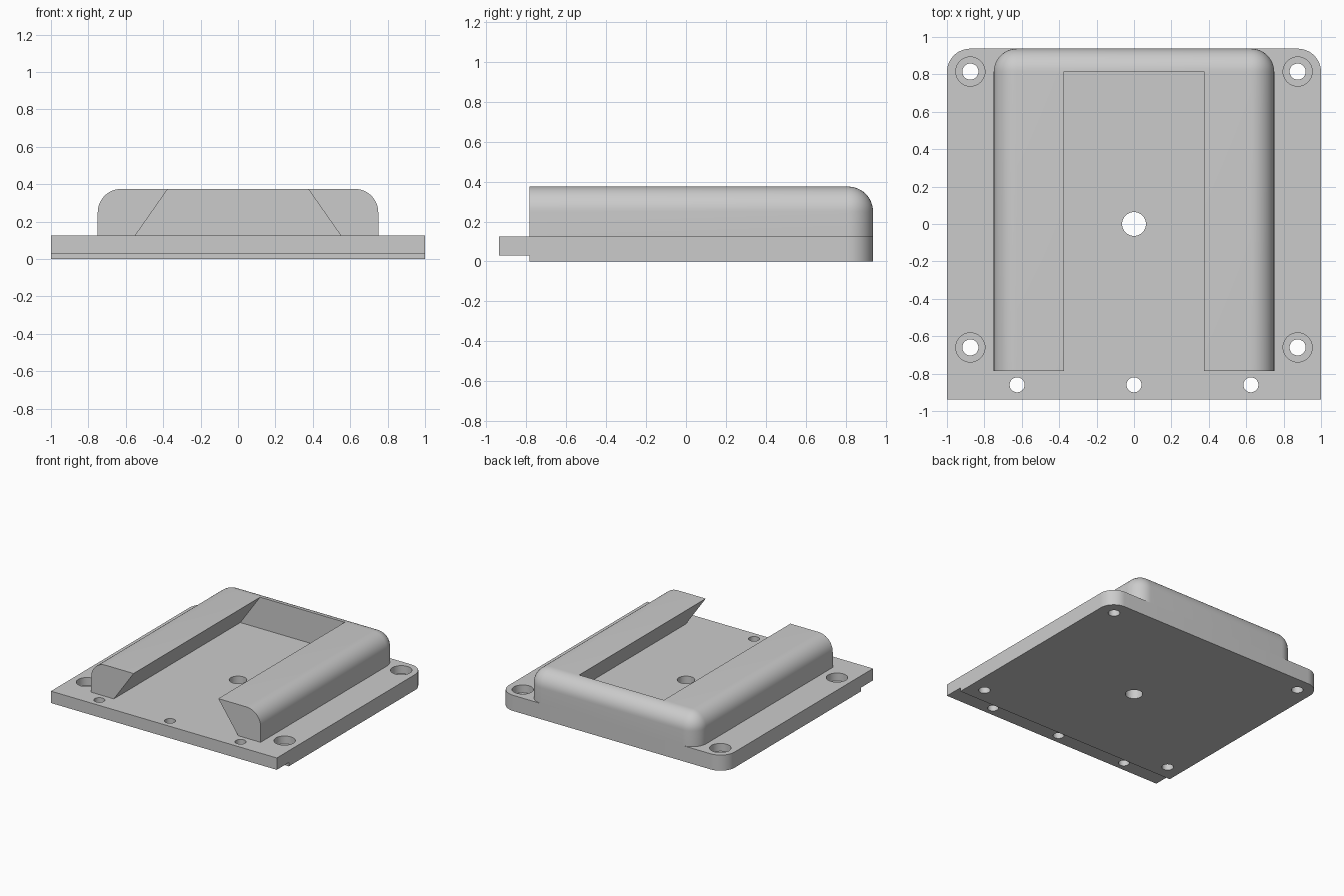
import bpy
import bmesh
import math
from mathutils import Matrix, Vector

if "Cube" in bpy.data.objects:
    bpy.data.objects.remove(bpy.data.objects["Cube"], do_unlink=True)

BACK = 0.9375
STEP = -0.785      # front of the rails and of the underside step
DECK = 0.125       # top of the plate
TOP = 0.375
RADIUS = 0.125

grey = bpy.data.materials.new("plain grey")
grey.use_nodes = True
colour = (0.6, 0.6, 0.6, 1)
grey.diffuse_color = colour
grey.node_tree.nodes["Principled BSDF"].inputs["Base Color"].default_value = colour


def finish(name, bm):
    bmesh.ops.recalc_face_normals(bm, faces=bm.faces)
    mesh = bpy.data.meshes.new(name)
    bm.to_mesh(mesh)
    bm.free()
    mesh.materials.append(grey)
    obj = bpy.data.objects.new(name, mesh)
    bpy.context.collection.objects.link(obj)
    return obj


def box(low, high):
    bm = bmesh.new()
    low, high = Vector(low), Vector(high)
    bmesh.ops.create_cube(bm, size=1, matrix=Matrix.Translation((low + high) / 2)
                          @ Matrix.Diagonal((*(high - low), 1)))
    return bm


def round_edges(bm, rule, segments):
    edges = [e for e in bm.edges if rule(e.verts[0].co, e.verts[1].co)]
    bmesh.ops.bevel(bm, geom=edges, offset=RADIUS, segments=segments,
                    profile=0.5, affect='EDGES', clamp_overlap=False)


def at_back(a, b):
    return min(a.y, b.y) > BACK - 0.001


def back_upright(a, b):
    return at_back(a, b) and abs(a.z - b.z) > 0.01


def drill(x, y, radius, bottom, top):
    bm = bmesh.new()
    bmesh.ops.create_cone(bm, cap_ends=True, segments=40, radius1=radius, radius2=radius,
                          depth=top - bottom,
                          matrix=Matrix.Translation((x, y, (top + bottom) / 2)))
    return finish("drill_cutter", bm)


def cut(obj, cutters):
    for cutter in cutters:
        mod = obj.modifiers.new("cut", 'BOOLEAN')
        mod.operation = 'DIFFERENCE'
        mod.solver = 'EXACT'
        mod.object = cutter
    bpy.context.view_layer.update()
    graph = bpy.context.evaluated_depsgraph_get()
    result = bpy.data.meshes.new_from_object(obj.evaluated_get(graph))
    obj.modifiers.clear()
    obj.data = result
    result.name = obj.name
    for cutter in cutters:
        bpy.data.objects.remove(cutter, do_unlink=True)


# Base plate with rounded back corners
bm = box((-1, -BACK, 0), (1, BACK, DECK))
round_edges(bm, back_upright, 12)
base_plate = finish("base_plate", bm)

# Underside step, centre hole, front holes and counterbored corner holes
cutters = [finish("step_cutter", box((-1.2, -1.2, -0.2), (1.2, STEP, 0.03))),
           drill(0, 0, 0.064, -0.2, 0.3)]
for x in (-0.625, 0, 0.625):
    cutters.append(drill(x, -0.86, 0.04, -0.2, 0.3))
for x in (-0.875, 0.875):
    for y in (-0.66, 0.815):
        cutters.append(drill(x, y, 0.043, -0.2, 0.3))
        cutters.append(drill(x, y, 0.078, 0.0625, 0.3))
cut(base_plate, cutters)

# Raised block with rounded top, sides and back
bm = box((-0.75, STEP, DECK), (0.75, BACK, TOP))
round_edges(bm, lambda a, b: back_upright(a, b) or (
    min(a.z, b.z) > TOP - 0.001
    and (at_back(a, b) or abs(a.y - b.y) > 0.01)), 12)
rail_block = finish("dovetail_rails", bm)

# Dovetail channel, wider at the deck and open at the front
bm = bmesh.new()
slope = 0.7
section = []
for z in (DECK - 0.05, TOP + 0.05):
    half = 0.375 + (TOP - z) * slope
    section.append((half, z))
points = [(-x, z) for x, z in section] + [(x, z) for x, z in reversed(section)]
face = bm.faces.new([bm.verts.new((x, -1.2, z)) for x, z in points])
moved = bmesh.ops.extrude_face_region(bm, geom=[face])["geom"]
bmesh.ops.translate(bm, vec=(0, 1.2 + 0.815, 0),
                    verts=[v for v in moved if isinstance(v, bmesh.types.BMVert)])
cut(rail_block, [finish("channel_cutter", bm)])

# Smooth the curves, keep the edges crisp
for obj in (base_plate, rail_block):
    bpy.ops.object.select_all(action='DESELECT')
    obj.select_set(True)
    bpy.context.view_layer.objects.active = obj
    bpy.ops.object.shade_smooth_by_angle(angle=math.radians(30))
